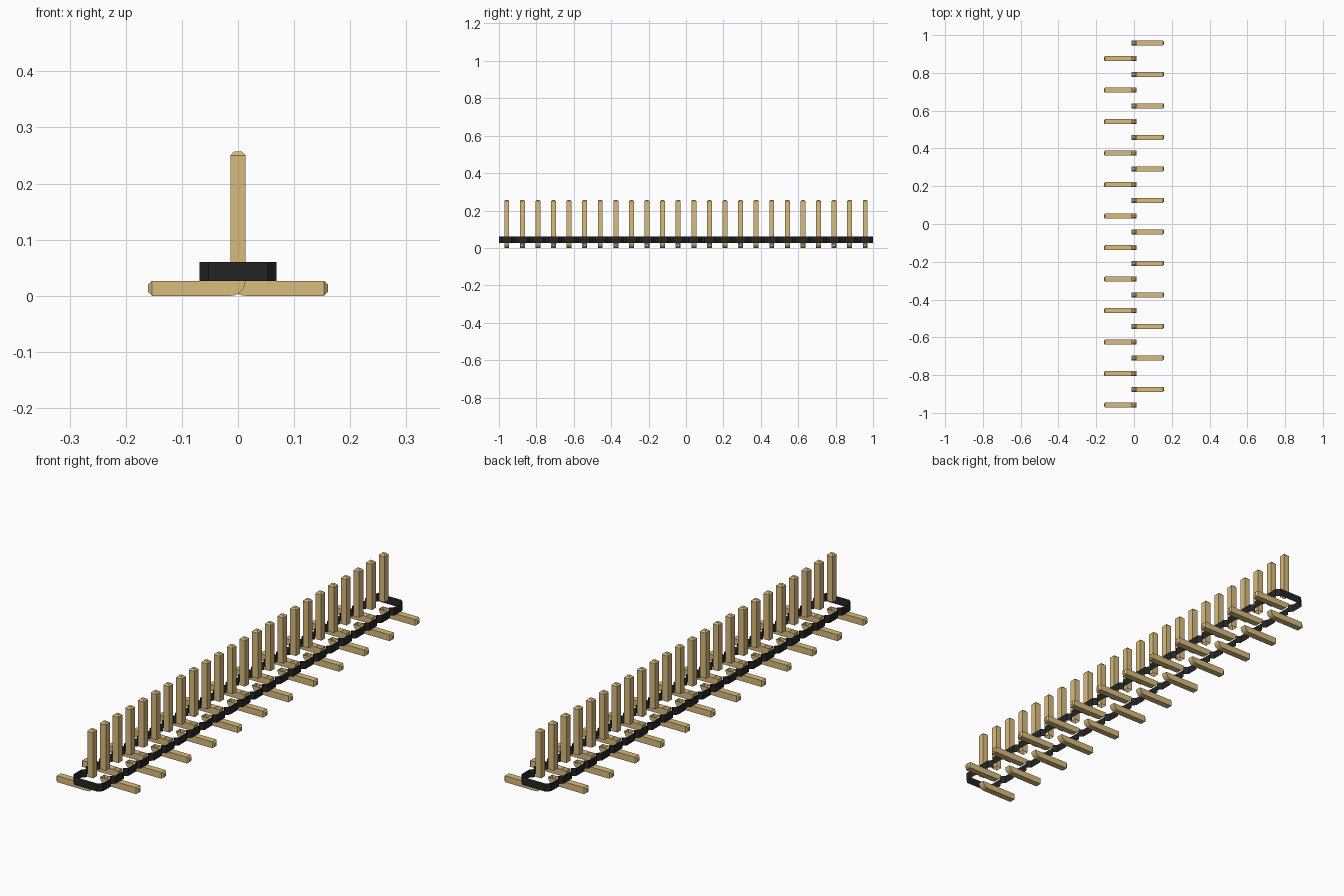
import bpy, bmesh, math

cube = bpy.data.objects.get("Cube")
if cube:
    bpy.data.objects.remove(cube, do_unlink=True)

COUNT = 24
PITCH = 2 / COUNT
W = 0.0264                # pin thickness
H = W / 2
TIP = W / 4               # chamfer on the pin ends
BODY_X, BODY_TOP = 0.0685, 0.06
NOTCH = 0.0155            # chamfer on the housing corners
PIN_TOP, REACH = 0.257, 0.16


def material(name, rgb):
    m = bpy.data.materials.new(name)
    m.use_nodes = True
    m.diffuse_color = (*rgb, 1)
    m.node_tree.nodes["Principled BSDF"].inputs["Base Color"].default_value = (*rgb, 1)
    return m


gold = material("pale gold", (0.70, 0.50, 0.21))
black = material("soft black", (0.019, 0.018, 0.018))


def make(name, bm, mat):
    bmesh.ops.remove_doubles(bm, verts=bm.verts, dist=1e-5)
    bmesh.ops.recalc_face_normals(bm, faces=bm.faces)
    mesh = bpy.data.meshes.new(name)
    bm.to_mesh(mesh)
    bm.free()
    mesh.materials.append(mat)
    obj = bpy.data.objects.new(name, mesh)
    bpy.context.collection.objects.link(obj)
    return obj


def loft(bm, rings, cap):
    """Bridge closed rings of equal size, capping only the last if asked."""
    loops = [[bm.verts.new(p) for p in ring] for ring in rings]
    for a, b in zip(loops, loops[1:]):
        n = len(a)
        for i in range(n):
            j = (i + 1) % n
            bm.faces.new((a[i], a[j], b[j], b[i]))
    if cap:
        bm.faces.new(loops[-1])


def square(y, z, r):
    return [(-r, y - r, z), (r, y - r, z), (r, y + r, z), (-r, y + r, z)]


def lead_ring(side, y, top, bottom, half):
    """Cross-section of a lead between a top and a bottom (x, z) point."""
    return [(side * x, y + s * half, z)
            for (x, z), s in ((top, -1), (top, 1), (bottom, 1), (bottom, -1))]


# Housing: one upright wall, notched between neighbouring pins
side_path = []
for i in range(COUNT):
    y = -1 + i * PITCH
    side_path += [(BODY_X - NOTCH, y), (BODY_X, y + NOTCH),
                  (BODY_X, y + PITCH - NOTCH), (BODY_X - NOTCH, y + PITCH)]
    if i < COUNT - 1:
        side_path.pop()
outline = side_path + [(-x, y) for x, y in reversed(side_path)]
bm = bmesh.new()
loft(bm, [[(x, y, z) for x, y in outline] for z in (W, BODY_TOP)], False)
make("housing_wall", bm, black)

# Pins: upright posts with bent leads turning left and right in turn
posts, leads = bmesh.new(), bmesh.new()
for i in range(COUNT):
    y = -1 + (i + 0.5) * PITCH
    side = 1 if i % 2 else -1
    loft(posts, [square(y, BODY_TOP, H), square(y, PIN_TOP - TIP, H),
                 square(y, PIN_TOP, H - TIP)], True)
    rings = []
    for k in range(7):
        a = math.pi / 2 * (1 - k / 6)
        heel = (H - W * math.sin(a), W - W * math.cos(a))
        rings.append(lead_ring(side, y, (H, W), heel, H))
    rings.append(lead_ring(side, y, (REACH - TIP, W), (REACH - TIP, 0), H))
    rings.append(lead_ring(side, y, (REACH, W - TIP), (REACH, TIP), H - TIP))
    loft(leads, rings, True)

# Drop the slivers left where the bend pivots on its inner edge
bmesh.ops.dissolve_degenerate(leads, dist=1e-5, edges=leads.edges)
make("upright_pins", posts, gold)
lead_obj = make("bent_leads", leads, gold)

# Smooth only the rounded heels
bpy.ops.object.select_all(action='DESELECT')
lead_obj.select_set(True)
bpy.context.view_layer.objects.active = lead_obj
bpy.ops.object.shade_smooth_by_angle(angle=math.radians(25))
